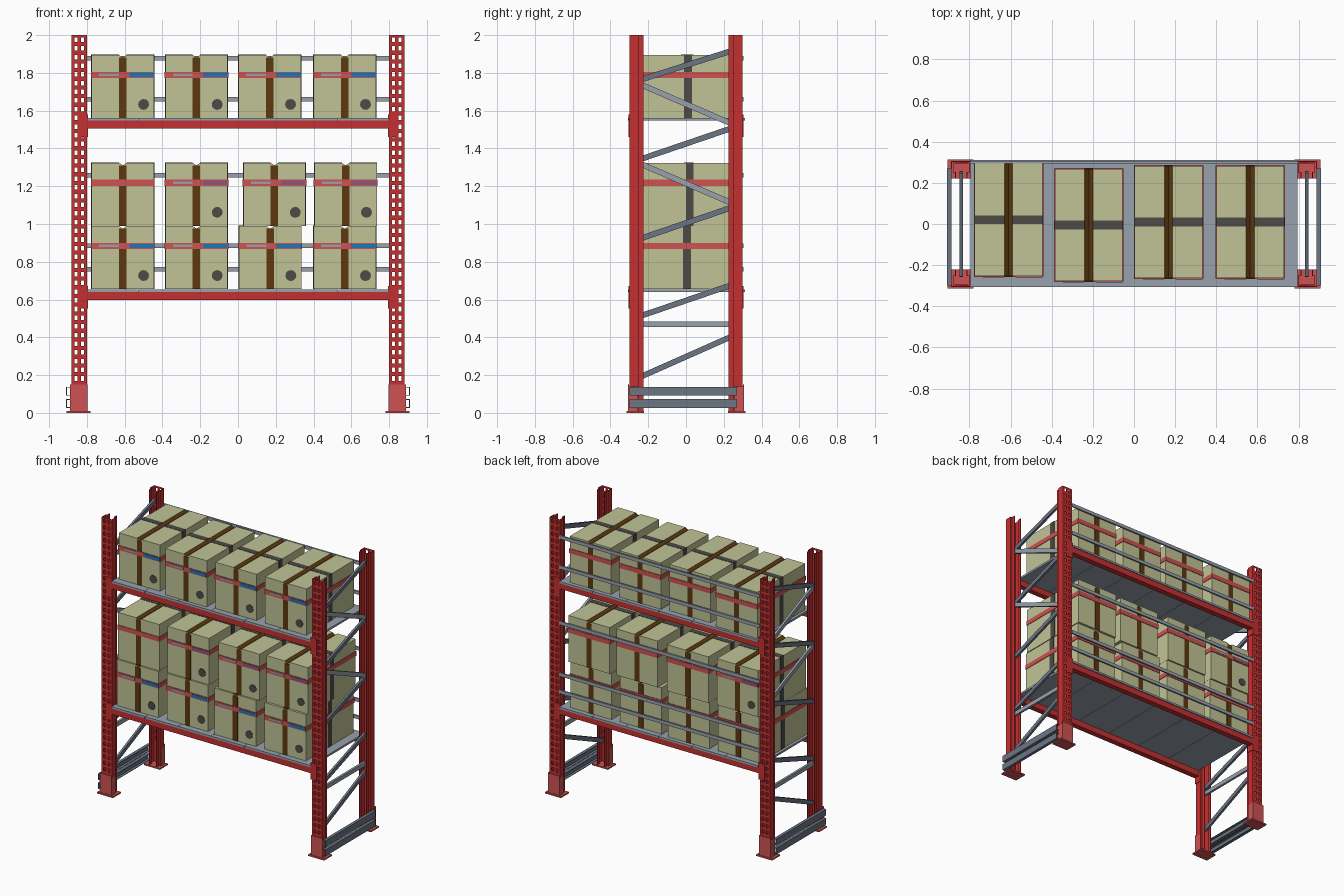
import bpy, bmesh, math
from mathutils import Vector, Matrix

if "Cube" in bpy.data.objects:
    bpy.data.objects.remove(bpy.data.objects["Cube"])

def mat(name, r, g, b):
    m = bpy.data.materials.new(name)
    m.diffuse_color = (r, g, b, 1)
    m.use_nodes = True
    m.node_tree.nodes["Principled BSDF"].inputs["Base Color"].default_value = m.diffuse_color
    return m

RED = mat("rack red", 0.56, 0.03, 0.03)
PALE = mat("light red", 0.62, 0.085, 0.085)
GREY = mat("light steel", 0.31, 0.36, 0.42)
STEEL = mat("dark steel", 0.15, 0.18, 0.235)
CARD = mat("cardboard", 0.53, 0.55, 0.30)
BROWN = mat("brown tape", 0.11, 0.04, 0.005)
DARK = mat("dark strap", 0.075, 0.07, 0.062)
BLUE = mat("blue label", 0.012, 0.18, 0.48)
PURPLE = mat("purple label", 0.27, 0.09, 0.2)


def finish(name, bm, mats):
    bmesh.ops.recalc_face_normals(bm, faces=bm.faces)
    me = bpy.data.meshes.new(name)
    bm.to_mesh(me)
    bm.free()
    for m in mats:
        me.materials.append(m)
    ob = bpy.data.objects.new(name, me)
    bpy.context.collection.objects.link(ob)
    return ob


def add_box(bm, x0, x1, y0, y1, z0, z1, mi=0):
    M = Matrix.LocRotScale(Vector(((x0 + x1) / 2, (y0 + y1) / 2, (z0 + z1) / 2)), None,
                           Vector((abs(x1 - x0), abs(y1 - y0), z1 - z0)))
    for v in bmesh.ops.create_cube(bm, size=1, matrix=M)["verts"]:
        for f in v.link_faces:
            f.material_index = mi


def boxes(name, m, *specs):
    bm = bmesh.new()
    for s in specs:
        add_box(bm, *s)
    return finish(name, bm, [m])


# perforated upright: folded sheet profile, open towards the inside of the rack
HALF = [(0.009, 0), (0.025, 0), (0.039, 0), (0.039, 0.045), (0.028, 0.045), (0.028, 0.073)]
PROFILE = [(-x, y) for x, y in reversed(HALF)] + HALF


def upright(name, cx, sy):
    levels = [0.0]
    for i in range(40):
        z = 0.17 + i * 0.046
        if z + 0.024 < 1.99:
            levels += [z, z + 0.024]
    levels.append(2.0)
    bm = bmesh.new()
    grid = [[bm.verts.new((cx + x, sy * (0.297 - y), z)) for x, y in PROFILE] for z in levels]
    for k in range(len(levels) - 1):
        for i in range(len(PROFILE) - 1):
            if i in (4, 6) and k % 2 == 1:      # punched slot
                continue
            bm.faces.new((grid[k][i], grid[k][i + 1], grid[k + 1][i + 1], grid[k + 1][i]))
    ob = finish(name, bm, [RED])
    mod = ob.modifiers.new("sheet", 'SOLIDIFY')
    mod.thickness = 0.004
    mod.offset = 0


for sx, side in ((-1, "left"), (1, "right")):
    for sy, end in ((-1, "front"), (1, "back")):
        upright(f"{end}_{side}_upright", sx * 0.84, sy)
        c = sx * 0.843
        # foot plate and wrap-around guard
        boxes(f"{end}_{side}_foot", PALE,
              (sx * 0.78, sx * 0.908, sy * 0.222, sy * 0.314, 0, 0.01),
              (c - 0.047, c + 0.047, sy * 0.301, sy * 0.306, 0.01, 0.15),
              (c - 0.047, c - 0.043, sy * 0.255, sy * 0.301, 0.01, 0.14),
              (c + 0.043, c + 0.047, sy * 0.255, sy * 0.301, 0.01, 0.14))
    # low side guard rails: channels open inwards
    for k, z in enumerate((0.027, 0.092)):
        a, b = sx * 0.888, sx * 0.91
        boxes(f"{side}_guard_rail_{k}", STEEL,
              (b - sx * 0.004, b, -0.30, 0.27, z, z + 0.046),
              (a, b, -0.30, 0.27, z, z + 0.004),
              (a, b, -0.30, 0.27, z + 0.042, z + 0.046))
    # frame bracing between front and back uprights (z at y=-0.22, z at y=0.22)
    for k, (za, zb) in enumerate(((0.2, 0.395), (0.47, 0.47), (0.52, 0.67), (0.93, 1.08),
                                  (1.31, 1.12), (1.35, 1.5), (1.73, 1.54), (1.77, 1.91))):
        ang = math.atan2(zb - za, 0.44)
        ob = boxes(f"{side}_brace_{k}", GREY if za >= zb else STEEL,
                   (-0.008, 0.008, -0.27 / math.cos(ang) * 0.93,
                    0.27 / math.cos(ang) * 0.93, -0.015, 0.015))
        ob.location = (sx * 0.84, 0, (za + zb) / 2)
        ob.rotation_euler = (ang, 0, 0)

# shelves: front and back beams with end connectors, six deck panels
for lvl, z in (("lower", 0.598), ("upper", 1.505)):
    for sy, end in ((-1, "front"), (1, "back")):
        boxes(f"{lvl}_{end}_beam", RED, (-0.80, 0.80, sy * 0.265, sy * 0.305, z, z + 0.042))
        for sx in (-1, 1):
            boxes(f"{lvl}_{end}_connector", RED,
                  (sx * 0.795, sx * 0.80, sy * 0.25, sy * 0.305, z - 0.045, z + 0.075),
                  (sx * 0.795, sx * 0.842, sy * 0.300, sy * 0.304, z - 0.045, z + 0.075))
    w = 1.59 / 6
    for i in range(6):
        x = -0.795 + i * w
        boxes(f"{lvl}_deck_panel_{i}", GREY,
              (x + 0.001, x + w - 0.001, -0.307, 0.312, z + 0.042, z + 0.056))

# back retaining rails
for k, z in enumerate((0.76, 0.885, 1.257, 1.66, 1.877)):
    boxes(f"back_rail_{k}", GREY, (-0.80, 0.80, 0.294, 0.305, z - 0.012, z + 0.012))

# cartons: body with a taped seam groove, straps, label strips and a round mark
W, D, H, E = 0.165, 0.273, 0.334, 0.002


def carton(name, x, y, z, label, turned=False):
    bm = bmesh.new()
    prof = [(-W, 0), (W, 0), (W, H), (0.02, H), (0, H - 0.014), (-0.02, H), (-W, H)]
    a = [bm.verts.new((px, -D, pz)) for px, pz in prof]
    b = [bm.verts.new((px, D, pz)) for px, pz in prof]
    bm.faces.new(a)
    bm.faces.new(b[::-1])
    for i in range(7):
        j = (i + 1) % 7
        f = bm.faces.new((a[i], b[i], b[j], a[j]))
        f.material_index = 1 if i in (3, 4) else 0
    for s in (-1, 1):
        add_box(bm, -0.02, 0.02, s * D, s * (D + E), 0, H - 0.014, 1)          # end tape
        add_box(bm, s * W, s * (W + E), -0.021, 0.021, 0, H + E, 2)            # side strap
        add_box(bm, s * 0.02, s * (W + E), -0.021, 0.021, H, H + E, 2)         # top strap
        add_box(bm, -W - E, W + E, s * D, s * (D + 2 * E), 0.212, 0.245, 3)    # red band
        add_box(bm, s * W, s * (W + 2 * E), -D - E, D + E, 0.212, 0.245, 3)
    yf = -D - 2 * E
    add_box(bm, -0.125, -0.02, yf - E, yf, 0.223, 0.236, 4)
    add_box(bm, 0.035, W, yf - E, yf, 0.217, 0.240, 5)
    M = Matrix.Translation((0.11, -D - 0.001, 0.072)) @ Matrix.Rotation(math.pi / 2, 4, 'X')
    mark = bmesh.ops.create_cone(bm, cap_ends=True, segments=12, radius1=0.029,
                                 radius2=0.029, depth=0.004, matrix=M)
    for v in mark["verts"]:
        for f in v.link_faces:
            f.material_index = 2
    ob = finish(name, bm, [CARD, BROWN, DARK, PALE, GREY, label])
    ob.location = (x, y, z)
    ob.rotation_euler.z = math.pi if turned else 0


ROWS = (("bottom", 0.655, BLUE, ((-0.61, 0.0), (-0.22, 0.01), (0.17, 0.0), (0.565, 0.005))),
        ("middle", 0.99, PURPLE, ((-0.61, 0.01), (-0.22, 0.02), (0.193, 0.01), (0.57, 0.02))),
        ("top", 1.561, BLUE, ((-0.61, 0.02), (-0.22, -0.005), (0.168, 0.01), (0.565, 0.01))))
for row, z, label, spots in ROWS:
    for i, (x, y) in enumerate(spots):
        carton(f"{row}_carton_{i}", x, y, z, label, row == "middle" and i == 0)
